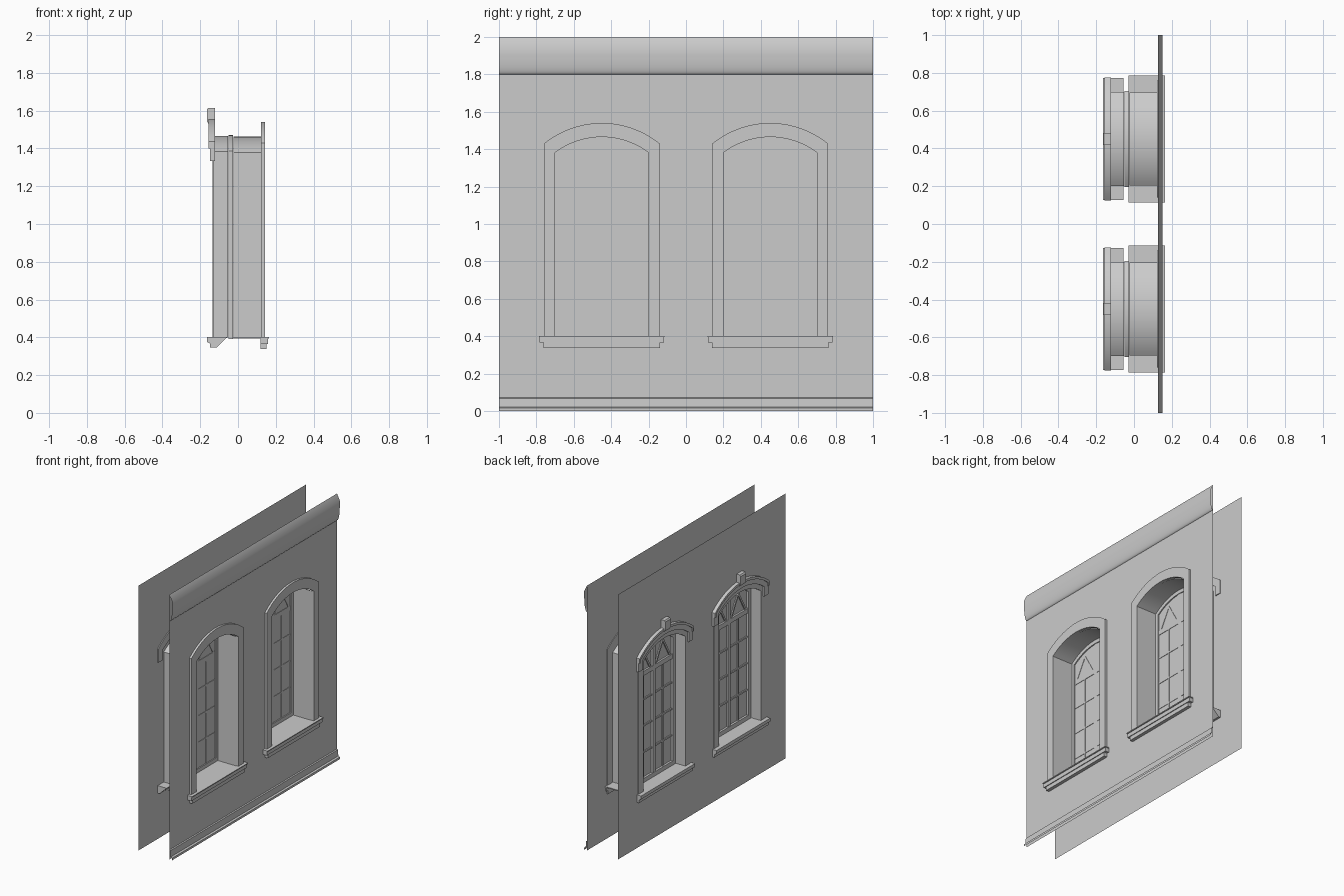
import bpy, bmesh, math

cube = bpy.data.objects.get("Cube")
if cube:
    bpy.data.objects.remove(cube, do_unlink=True)

plaster = bpy.data.materials.new("grey_plaster")
plaster.use_nodes = True
plaster.diffuse_color = (0.6, 0.6, 0.6, 1)
plaster.node_tree.nodes["Principled BSDF"].inputs["Base Color"].default_value = (0.6, 0.6, 0.6, 1)

ARCH_Z = 1.05          # centre of every window arch
CENTRES = {"right": -0.45, "left": 0.45}


def finish(name, bm, smooth=False):
    bmesh.ops.recalc_face_normals(bm, faces=bm.faces[:])
    mesh = bpy.data.meshes.new(name)
    bm.to_mesh(mesh)
    bm.free()
    mesh.materials.append(plaster)
    obj = bpy.data.objects.new(name, mesh)
    bpy.context.collection.objects.link(obj)
    if smooth:
        bpy.ops.object.select_all(action="DESELECT")
        obj.select_set(True)
        bpy.context.view_layer.objects.active = obj
        bpy.ops.object.shade_smooth_by_angle(angle=math.radians(35))
    return obj


def arc(cy, half, radius, steps=20):
    """Arch points from +y to -y."""
    a = math.asin(half / radius)
    return [(cy + radius * math.sin(a - 2 * a * i / steps),
             ARCH_Z + radius * math.cos(a - 2 * a * i / steps)) for i in range(steps + 1)]


def arched(cy, half, radius, base):
    """Outline of an arched opening, starting and ending at its base."""
    return [(cy + half, base)] + arc(cy, half, radius) + [(cy - half, base)]


def plate(name, loops, x0, x1=None, smooth=False):
    """Fill (y, z) loops, holes included, and give them depth along x."""
    bm = bmesh.new()
    for loop in loops:
        vs = [bm.verts.new((x0, y, z)) for y, z in loop]
        for i, v in enumerate(vs):
            bm.edges.new((vs[i - 1], v))
    bmesh.ops.triangle_fill(bm, use_beauty=True, edges=bm.edges[:], normal=(1, 0, 0))
    if x1 is not None:
        ext = bmesh.ops.extrude_face_region(bm, geom=bm.faces[:], use_keep_orig=True)
        moved = [g for g in ext["geom"] if isinstance(g, bmesh.types.BMVert)]
        bmesh.ops.translate(bm, verts=moved, vec=(x1 - x0, 0, 0))
    return finish(name, bm, smooth)


def strip(name, path, x0, x1):
    """Open lining swept along x."""
    bm = bmesh.new()
    rows = [[bm.verts.new((x, y, z)) for y, z in path] for x in (x0, x1)]
    for i in range(len(path) - 1):
        bm.faces.new((rows[0][i], rows[0][i + 1], rows[1][i + 1], rows[1][i]))
    return finish(name, bm, True)


def moulding(name, profile, y0, y1, closed=False, smooth=False):
    """Sweep an (x, z) profile along y; closed ones get end caps."""
    bm = bmesh.new()
    rows = [[bm.verts.new((x, y, z)) for x, z in profile] for y in (y0, y1)]
    n = len(profile)
    for i in range(n if closed else n - 1):
        j = (i + 1) % n
        bm.faces.new((rows[0][i], rows[0][j], rows[1][j], rows[1][i]))
    if closed:
        bm.faces.new(rows[0])
        bm.faces.new(rows[1])
    return finish(name, bm, smooth)


def box_profile(x0, x1, z0, z1):
    return [(x0, z0), (x1, z0), (x1, z1), (x0, z1)]


def bar(p, q, width):
    """Rectangle of given width along the line p-q."""
    dy, dz = q[0] - p[0], q[1] - p[1]
    k = width / 2 / math.hypot(dy, dz)
    oy, oz = -dz * k, dy * k
    return [(p[0] + oy, p[1] + oz), (q[0] + oy, q[1] + oz),
            (q[0] - oy, q[1] - oz), (p[0] - oy, p[1] - oz)]


# Inner and outer wall sheets with arched openings
sheet = [(-1, 0), (1, 0), (1, 2), (-1, 2)]
holes = [arched(c, 0.25, 0.415, 0.4) for c in CENTRES.values()]
plate("inner_wall", [sheet] + holes, 0.127)
plate("outer_wall", [sheet] + holes, -0.13)

# Crown moulding and skirting along the inner wall
crown = [(0.127, 2.0), (0.152, 1.95)]
for i in range(9):
    t = math.radians(90 * i / 8)
    crown.append((0.128 + 0.022 * math.cos(t), 1.9 - 0.1 * math.sin(t)))
moulding("crown_moulding", crown, -1, 1, smooth=True)
moulding("skirting", [(0.127, 0.072), (0.135, 0.068), (0.138, 0.022),
                      (0.15, 0.016), (0.15, 0)], -1, 1)

for side, c in CENTRES.items():
    # Inner casing, reveal and stepped sill
    plate(side + "_inner_casing",
          [arched(c, 0.31, 0.49, 0.4) + arched(c, 0.25, 0.415, 0.4)[::-1]],
          0.122, 0.143, True)
    strip(side + "_inner_reveal", arched(c, 0.247, 0.412, 0.4), -0.025, 0.125)
    for part, half, prof in (
            ("board", 0.335, box_profile(-0.03, 0.165, 0.395, 0.402)),
            ("nosing", 0.332, box_profile(0.118, 0.158, 0.366, 0.396)),
            ("apron", 0.312, box_profile(0.118, 0.152, 0.337, 0.367))):
        moulding(side + "_inner_sill_" + part, prof, c - half, c + half, True)

    # Outer casing, reveal and sill
    plate(side + "_outer_casing",
          [arched(c, 0.31, 0.49, 0.4) + arched(c, 0.25, 0.415, 0.4)[::-1]],
          -0.13, -0.135, True)
    strip(side + "_outer_reveal", arched(c, 0.25, 0.417, 0.4), -0.13, -0.053)
    moulding(side + "_outer_sill",
             [(-0.165, 0.402), (-0.165, 0.377), (-0.148, 0.366), (-0.148, 0.345),
              (-0.115, 0.345), (-0.055, 0.402)], c - 0.322, c + 0.322, True)

    # Hood arch with short legs, and its keystone
    plate(side + "_hood",
          [arched(c, 0.325, 0.505, 1.333) + arched(c, 0.275, 0.45, 1.333)[::-1]],
          -0.147, -0.123, True)
    plate(side + "_hood_lip",
          [arched(c, 0.325, 0.505, 1.4) + arched(c, 0.31, 0.487, 1.4)[::-1]],
          -0.156, -0.146, True)
    moulding(side + "_keystone",
             [(-0.122, 1.53), (-0.156, 1.53), (-0.165, 1.545), (-0.165, 1.605),
              (-0.158, 1.615), (-0.122, 1.615)], c - 0.033, c + 0.033, True)

    # Window frame and glass
    plate(side + "_window_frame",
          [arched(c, 0.253, 0.42, 0.392), arched(c, 0.222, 0.385, 0.43)],
          -0.05, -0.026, True)
    plate(side + "_glass", [arched(c, 0.235, 0.4, 0.41)], -0.034)

    # Mullion, transom, glazing bars and pointed tracery
    bars = [("mullion", (c, 0.42), (c, 1.44), 0.03),
            ("transom", (c - 0.235, 1.22), (c + 0.235, 1.22), 0.035)]
    for i in range(1, 4):
        z = 0.42 + 0.2 * i
        bars.append(("cross_bar_%d" % i, (c - 0.23, z), (c + 0.23, z), 0.012))
    for s in (-1, 1):
        tag = "left" if s > 0 else "right"
        mid = c + s * 0.118
        bars += [(tag + "_upright_bar", (mid, 0.42), (mid, 1.22), 0.012),
                 (tag + "_tracery_inner", (c + s * 0.03, 1.23), (mid, 1.385), 0.014),
                 (tag + "_tracery_outer", (c + s * 0.206, 1.23), (mid, 1.385), 0.014)]
    for part, p, q, w in bars:
        deep = 0.048 if w > 0.02 else 0.042
        plate(side + "_" + part, [bar(p, q, w)], -deep, -0.031)
